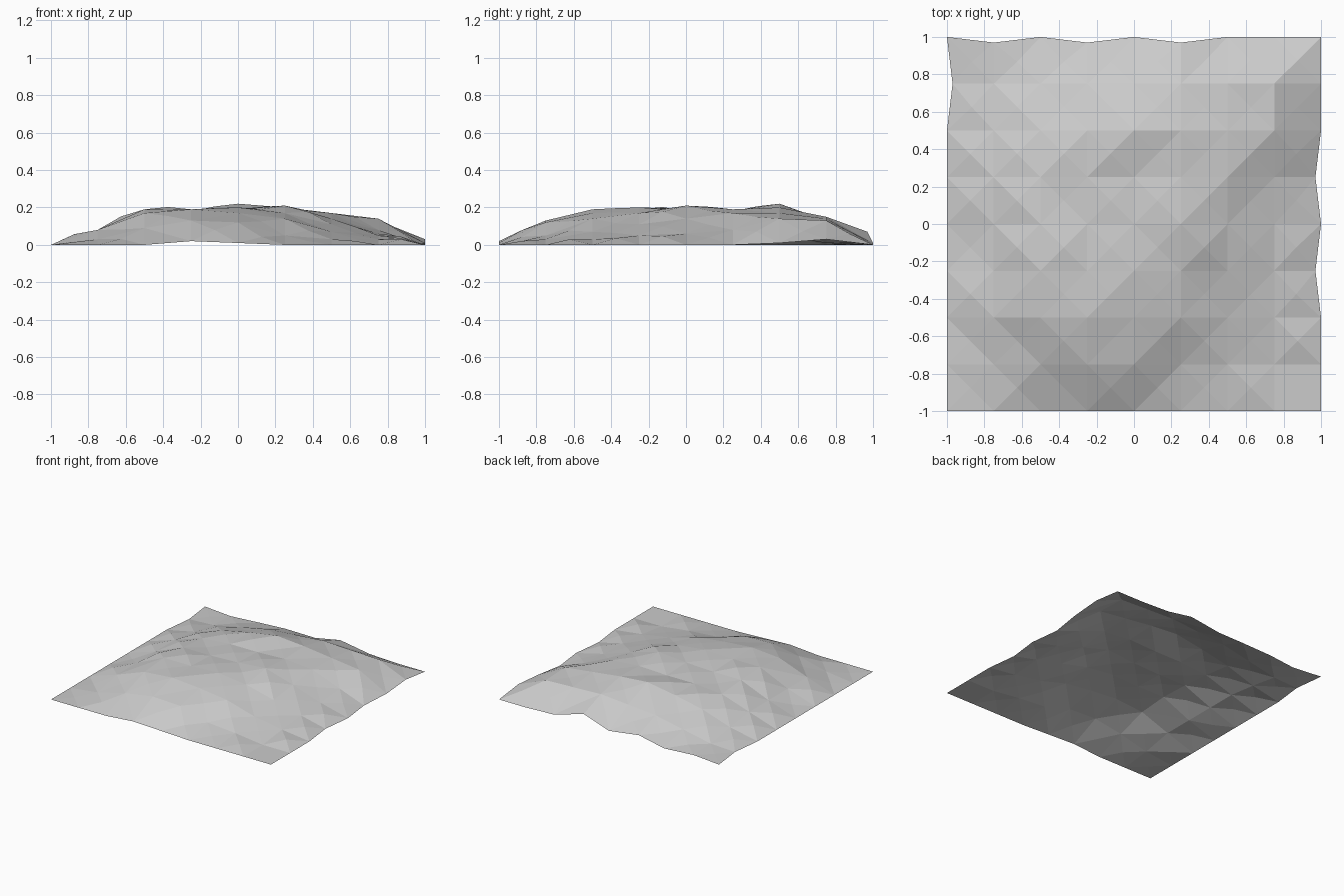
import bpy
import bmesh
import random

if "Cube" in bpy.data.objects:
    bpy.data.objects.remove(bpy.data.objects["Cube"], do_unlink=True)

random.seed(4)
CELLS = 8
STEP = 2 / CELLS

# Corner heights in hundredths, from the back row to the front row
HEIGHTS = [
    [0, 0, 0, 3, 1, 7, 1, 0, 0],
    [0, 1, 6, 11, 13, 15, 14, 13, 3],
    [0, 5, 13, 18, 22, 20, 17, 14, 1],
    [0, 8, 16, 18, 18, 19, 17, 8, 0],
    [0, 8, 18, 18, 19, 21, 14, 6, 0],
    [0, 8, 19, 19, 20, 17, 11, 5, 0],
    [0, 8, 17, 19, 17, 14, 7, 3, 0],
    [0, 3, 9, 13, 12, 5, 3, 0, 0],
    [0, 0, 0, 2, 1, 0, 0, 0, 0],
]


def make_material(name, colour):
    material = bpy.data.materials.new(name)
    material.use_nodes = True
    material.diffuse_color = colour
    shader = material.node_tree.nodes["Principled BSDF"]
    shader.inputs["Base Color"].default_value = colour
    return material


def corner_position(row, column):
    """Grid corner, with notches along the back, left and right rims."""
    x = -1 + column * STEP
    y = 1 - row * STEP
    if row == 0 and column in (1, 3, 5):
        y -= 0.03
    if column == 0 and row == 1:
        x += 0.03
    if column == CELLS and row in (3, 5):
        x -= 0.03
    return x, y, HEIGHTS[row][column] / 100


# Hill surface: every cell is split into four triangles around a rough centre
bm = bmesh.new()
corners = [[bm.verts.new(corner_position(row, column))
            for column in range(CELLS + 1)] for row in range(CELLS + 1)]

for row in range(CELLS):
    for column in range(CELLS):
        ring = [corners[row][column], corners[row + 1][column],
                corners[row + 1][column + 1], corners[row][column + 1]]
        middle = sum((v.co for v in ring), ring[0].co * 0) / len(ring)
        relief = max(v.co.z for v in ring)
        if relief > 0.02:
            middle.z += random.uniform(-0.012, 0.022)
            middle.z = min(max(middle.z, 0), 0.22)
        centre = bm.verts.new(middle)
        for i, vert in enumerate(ring):
            bm.faces.new((vert, ring[(i + 1) % len(ring)], centre))

bm.normal_update()
mesh = bpy.data.meshes.new("hill_terrain")
bm.to_mesh(mesh)
bm.free()
mesh.materials.append(make_material("stone grey", (0.6, 0.6, 0.6, 1)))

hill = bpy.data.objects.new("hill_terrain", mesh)
bpy.context.collection.objects.link(hill)
